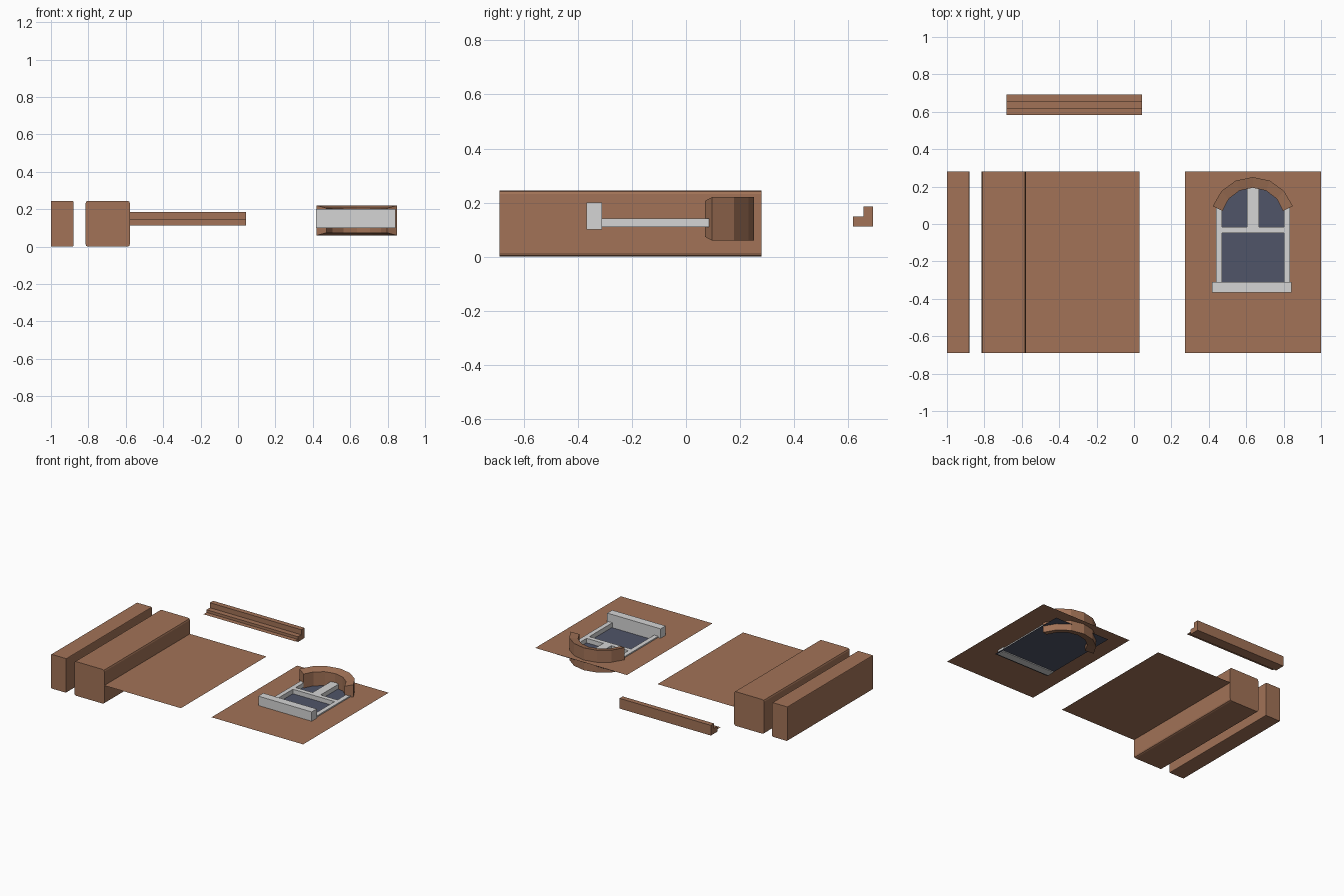
import bpy, bmesh, math
from mathutils import Vector

if "Cube" in bpy.data.objects:
    bpy.data.objects.remove(bpy.data.objects["Cube"])


def material(name, rgb):
    m = bpy.data.materials.new(name)
    m.diffuse_color = (*rgb, 1)
    m.use_nodes = True
    m.node_tree.nodes["Principled BSDF"].inputs["Base Color"].default_value = m.diffuse_color
    return m


BRICK = material("brick brown", (0.36, 0.17, 0.095))
WHITE = material("pale frame grey", (0.66, 0.66, 0.66))
GLASS = material("glass slate blue", (0.08, 0.09, 0.14))
WALL_Z = 0.133


def finish(bm, name, mat, closed=True):
    if closed:
        bmesh.ops.recalc_face_normals(bm, faces=bm.faces)
    me = bpy.data.meshes.new(name)
    bm.to_mesh(me)
    bm.free()
    me.materials.append(mat)
    ob = bpy.data.objects.new(name, me)
    bpy.context.collection.objects.link(ob)
    return ob


def box(name, x, y, z, mat, bevel=0):
    """Box from ranges, optionally rounding the edges that run along y."""
    bm = bmesh.new()
    bmesh.ops.create_cube(bm, size=1)
    for v in bm.verts:
        v.co = [r[0] + (c + 0.5) * (r[1] - r[0]) for c, r in zip(v.co, (x, y, z))]
    if bevel:
        edges = [e for e in bm.edges
                 if abs(e.verts[0].co.y - e.verts[1].co.y) > 0.01]
        bmesh.ops.bevel(bm, geom=edges, offset=bevel, segments=2,
                        profile=0.5, affect='EDGES')
    return finish(bm, name, mat)


def sheet(name, x, y, z, mat):
    bm = bmesh.new()
    bm.faces.new([bm.verts.new(p) for p in (
        (x[0], y[0], z), (x[1], y[0], z), (x[1], y[1], z), (x[0], y[1], z))])
    return finish(bm, name, mat, False)


# Corner pillars and plain wall panel
Y = (-0.69, 0.28)
box("narrow_pillar", (-1, -0.88), Y, (0, 0.245), BRICK, 0.005)
box("wide_pillar", (-0.815, -0.578), Y, (0, 0.245), BRICK, 0.013)
sheet("plain_wall", (-0.58, 0.03), Y, WALL_Z, BRICK)

# Stepped cornice with a thin wall flap in front
bm = bmesh.new()
profile = [(0.618, 0.112), (0.692, 0.112), (0.692, 0.185),
           (0.656, 0.185), (0.656, 0.149), (0.618, 0.149)]
face = bm.faces.new([bm.verts.new((-0.682, y, z)) for y, z in profile])
ext = bmesh.ops.extrude_face_region(bm, geom=[face])
if not face.is_valid or len(bm.faces) < 8:
    bm.faces.new([v for v in bm.verts if v not in ext["geom"]])
bmesh.ops.translate(bm, vec=(0.725, 0, 0),
                    verts=[g for g in ext["geom"] if isinstance(g, bmesh.types.BMVert)])
finish(bm, "stepped_cornice", BRICK)
sheet("cornice_flap", (-0.682, 0.043), (0.583, 0.62), 0.13, BRICK)

# Window wall with an arched opening
CX, CY = 0.635, 0.026


def arc(r, a0, a1, n):
    for i in range(n + 1):
        a = math.radians(a0 + (a1 - a0) * i / n)
        yield CX + r * math.cos(a), CY + r * math.sin(a)


bm = bmesh.new()
outer = [(0.273, Y[0]), (1, Y[0]), (1, Y[1]), (0.273, Y[1])]
hole = [(0.448, -0.33), (0.822, -0.33)] + list(arc(0.19, 10, 170, 12))
edges = []
for loop in (outer, hole):
    vs = [bm.verts.new((x, y, WALL_Z)) for x, y in loop]
    edges += [bm.edges.new((vs[i - 1], vs[i])) for i in range(len(vs))]
bmesh.ops.triangle_fill(bm, use_beauty=True, use_dissolve=False, edges=edges,
                        normal=Vector((0, 0, 1)))
for f in bm.faces:
    f.normal_update()
    if f.normal.z < 0:
        f.normal_flip()
finish(bm, "window_wall", BRICK, False)
sheet("window_glass", (0.415, 0.855), (-0.38, 0.235), 0.106, GLASS)

# Window frame, bars and sill
FZ = (0.11, 0.142)
for side, x in (("left", 0.438), ("right", 0.801)):
    box(side + "_frame", (x, x + 0.032), (-0.315, 0.085), FZ, WHITE)
box("cross_bar", (0.468, 0.803), (-0.049, -0.017), FZ, WHITE)
box("upper_bar", (0.604, 0.668), (-0.02, 0.195), FZ, WHITE)
box("window_sill", (0.418, 0.842), (-0.367, -0.31), (0.1, 0.2), WHITE)

# Brick arch with a tapered section, six segments
bm = bmesh.new()
rings = []
for (ox, oy), (ix, iy) in zip(arc(0.225, 18, 162, 6), arc(0.168, 15, 165, 6)):
    rings.append([bm.verts.new(p) for p in (
        (ox, oy, 0.06), (ox, oy, 0.22), (ix, iy, 0.206), (ix, iy, 0.074))])
for a, b in zip(rings, rings[1:]):
    for i in range(4):
        bm.faces.new((a[i - 1], a[i], b[i], b[i - 1]))
bm.faces.new(rings[0])
bm.faces.new(rings[-1])
finish(bm, "brick_arch", BRICK)
